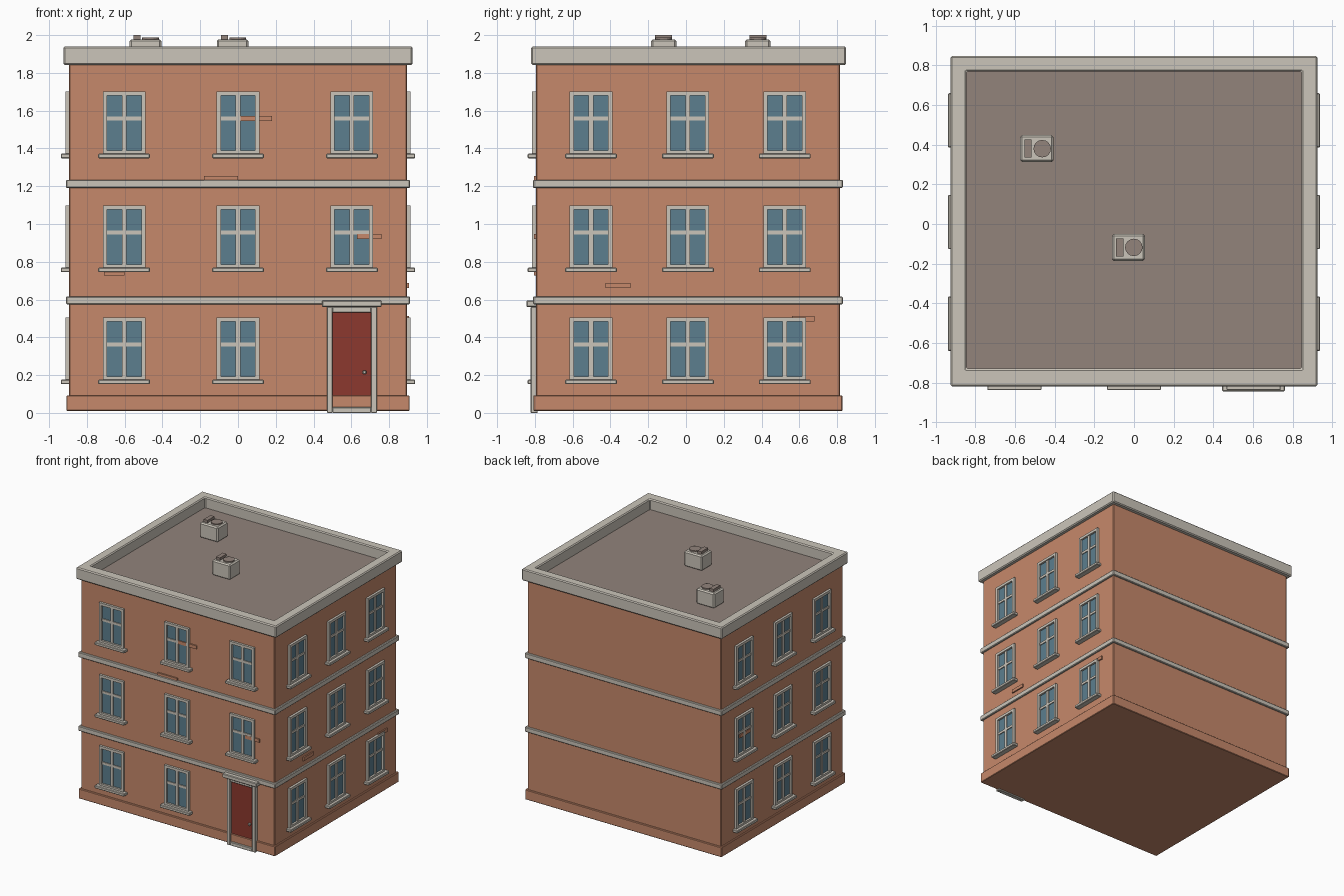
import bpy, bmesh
from mathutils import Matrix, Vector

old = bpy.data.objects.get("Cube")
if old:
    bpy.data.objects.remove(old)


def material(name, r, g, b):
    lin = [((c / 255 + 0.055) / 1.055) ** 2.4 for c in (r, g, b)] + [1]
    m = bpy.data.materials.new(name)
    m.use_nodes = True
    m.diffuse_color = lin
    m.node_tree.nodes["Principled BSDF"].inputs["Base Color"].default_value = lin
    return m


BRICK = material("brick", 198, 137, 107)
TRIM = material("pale stone", 203, 197, 186)
GLASS = material("blue glass", 92, 127, 143)
DOOR = material("red paint", 140, 56, 46)
ROOF = material("brown grey roofing", 146, 131, 123)


def finish(name, bm, mat, bevel=0):
    bmesh.ops.recalc_face_normals(bm, faces=bm.faces)
    me = bpy.data.meshes.new(name)
    bm.to_mesh(me)
    bm.free()
    me.materials.append(mat)
    ob = bpy.data.objects.new(name, me)
    bpy.context.collection.objects.link(ob)
    if bevel:
        mod = ob.modifiers.new("soft edges", "BEVEL")
        mod.width = bevel
        mod.segments = 1
    return ob


def boxes(name, mat, spans, bevel=0):
    """One object made of boxes, each given by two opposite corners."""
    bm = bmesh.new()
    for a, b in spans:
        a, b = Vector(a), Vector(b)
        size = [abs(c) for c in b - a]
        bmesh.ops.create_cube(bm, size=1, matrix=Matrix.Translation((a + b) / 2)
                              @ Matrix.Diagonal((*size, 1)))
    return finish(name, bm, mat, bevel)


# Wall planes; the footprint is slightly off centre because of the door hood
WX, Y0, Y1 = 0.895, -0.795, 0.815
MID = (Y0 + Y1) / 2


def slab(name, mat, out, z0, z1, bevel=0):
    return boxes(name, mat, [((-WX - out, Y0 - out, z0), (WX + out, Y1 + out, z1))], bevel)


def on_wall(side, u, d, z):
    """Point at distance u along a wall, d out from it, at height z."""
    if side == "front":
        return (u, Y0 - d, z)
    return (WX + d, u, z) if side == "right" else (-WX - d, u, z)


def wall_boxes(name, mat, side, spans, bevel=0):
    """Spans are (u0, u1, z0, z1, depth) rising out of the wall."""
    return boxes(name, mat, [(on_wall(side, u0, -0.01, z0), on_wall(side, u1, d, z1))
                             for u0, u1, z0, z1, d in spans], bevel)


def ring(u, half, z0, z1, w, d):
    """Four border strips of a rectangular frame."""
    return [(u - half, u - half + w, z0, z1, d), (u + half - w, u + half, z0, z1, d),
            (u - half + w, u + half - w, z1 - w, z1, d),
            (u - half + w, u + half - w, z0, z0 + w, d)]


# Masonry
slab("brick_walls", BRICK, 0, 0.01, 1.85, 0.006)
slab("plinth", BRICK, 0.013, 0.01, 0.093, 0.004)
slab("lower_band", TRIM, 0.015, 0.575, 0.617, 0.005)
slab("upper_band", TRIM, 0.015, 1.19, 1.234, 0.005)

# Parapet ring around a sunken flat roof
bm = bmesh.new()
loops = []
for hx, ya, yb, z in ((0.845, -0.73, 0.77, 1.84), (0.845, -0.73, 0.77, 1.94),
                      (0.925, -0.82, 0.848, 1.94), (0.925, -0.82, 0.848, 1.842)):
    loops.append([bm.verts.new(p) for p in
                  ((-hx, ya, z), (hx, ya, z), (hx, yb, z), (-hx, yb, z))])
for k in range(4):
    a, b = loops[k], loops[(k + 1) % 4]
    for i in range(4):
        j = (i + 1) % 4
        bm.faces.new((a[i], a[j], b[j], b[i]))
finish("parapet", bm, TRIM, 0.008)
boxes("flat_roof", ROOF, [((-0.85, -0.735, 1.83), (0.85, 0.775, 1.853))])


# Windows
def window(side, u, z, tag):
    top, bar = z + 0.335, z + 0.192
    wall_boxes("window_glass_" + tag, GLASS, side, [(u - 0.1, u + 0.1, z, top - 0.01, 0.003)])
    wall_boxes("window_frame_" + tag, TRIM, side, ring(u, 0.113, z, top, 0.022, 0.019))
    wall_boxes("window_bars_" + tag, TRIM, side,
               [(u - 0.012, u + 0.012, z + 0.01, top - 0.01, 0.012),
                (u - 0.1, u + 0.1, bar - 0.01, bar + 0.01, 0.01)])
    wall_boxes("window_sill_" + tag, TRIM, side,
               [(u - 0.137, u + 0.137, z - 0.018, z + 0.006, 0.043)], 0.004)


for side in ("front", "right", "left"):
    centre, step = (0, 0.603) if side == "front" else (MID, 0.513)
    for floor, z in enumerate((0.17, 0.763, 1.366)):
        for col in (-1, 0, 1):
            if side == "front" and floor == 0 and col == 1:
                continue  # the door stands here
            window(side, centre + col * step, z, f"{side}_{floor}_{col + 1}")

# Door
DX = 0.603
wall_boxes("door_panel", DOOR, "front", [(DX - 0.11, DX + 0.11, 0.02, 0.54, 0.006)])
wall_boxes("door_frame", TRIM, "front", ring(DX, 0.132, 0, 0.562, 0.03, 0.027), 0.003)
wall_boxes("door_hood", TRIM, "front", [(DX - 0.158, DX + 0.158, 0.56, 0.595, 0.05)], 0.005)
wall_boxes("door_handle", TRIM, "front", [(0.66, 0.68, 0.205, 0.225, 0.02)], 0.004)

# Single bricks standing proud of the walls
for n, (side, u0, u1, z) in enumerate((
        ("front", 0.01, 0.18, 1.545), ("front", -0.18, 0, 1.226),
        ("front", 0.63, 0.76, 0.92), ("front", -0.71, -0.6, 0.728),
        ("right", -0.425, -0.295, 0.66), ("right", 0.56, 0.68, 0.485),
        ("left", 0.44, 0.58, 0.91))):
    wall_boxes(f"raised_brick_{n}", BRICK, side, [(u0, u1, z, z + 0.028, 0.011)])

# Rooftop ventilation units
for n, (x, y) in enumerate(((-0.49, 0.38), (-0.028, -0.118))):
    boxes(f"vent_unit_{n}", TRIM, [((x - 0.084, y - 0.068, 1.85), (x + 0.084, y + 0.068, 1.978))], 0.01)
    boxes(f"vent_slot_{n}", ROOF, [((x - 0.062, y - 0.045, 1.97), (x - 0.026, y + 0.045, 2.0))])
    bm = bmesh.new()
    bmesh.ops.create_cone(bm, cap_ends=True, segments=16, radius1=0.044, radius2=0.044,
                          depth=0.02, matrix=Matrix.Translation((x + 0.027, y, 1.978)))
    finish(f"vent_fan_{n}", bm, ROOF)
